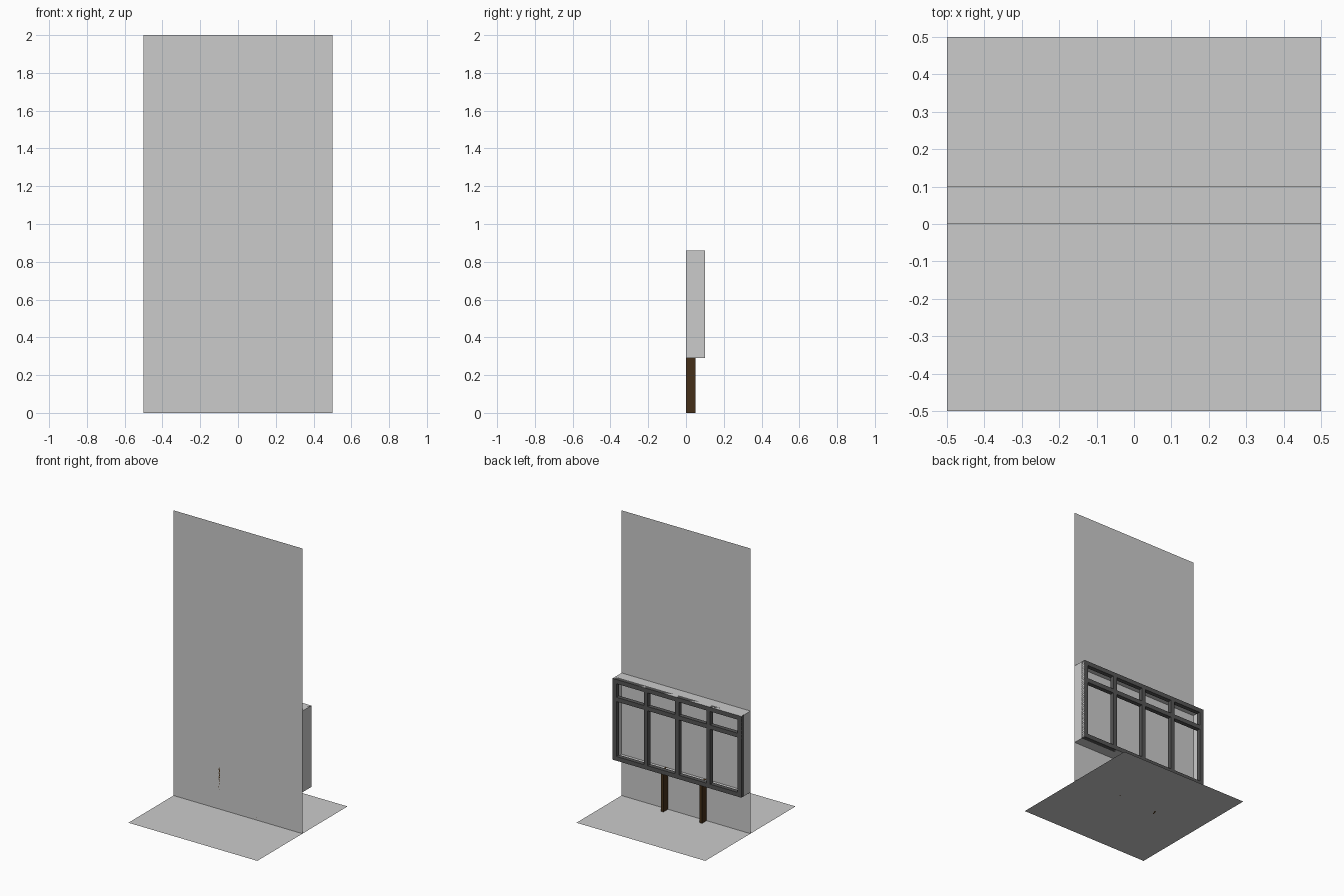
import bpy

if "Cube" in bpy.data.objects:
    bpy.data.objects.remove(bpy.data.objects["Cube"])


def material(name, rgb):
    m = bpy.data.materials.new(name)
    m.diffuse_color = (*rgb, 1)
    m.use_nodes = True
    m.node_tree.nodes["Principled BSDF"].inputs["Base Color"].default_value = m.diffuse_color
    return m


def mesh_object(name, verts, faces, mat=None):
    me = bpy.data.meshes.new(name)
    me.from_pydata(verts, [], faces)
    ob = bpy.data.objects.new(name, me)
    bpy.context.collection.objects.link(ob)
    if mat:
        me.materials.append(mat)
    return ob


def box(name, x0, x1, y0, y1, z0, z1, mat=None, skip=()):
    v = [(x, y, z) for x in (x0, x1) for y in (y0, y1) for z in (z0, z1)]
    sides = {"left": (0, 1, 3, 2), "right": (4, 6, 7, 5), "front": (0, 4, 5, 1),
             "back": (2, 3, 7, 6), "bottom": (0, 2, 6, 4), "top": (1, 5, 7, 3)}
    return mesh_object(name, v, [f for k, f in sides.items() if k not in skip], mat)


frame_grey = material("frame_grey", (0.09, 0.09, 0.09))
brown = material("brown", (0.06, 0.03, 0.01))

# Ground sheet and wall sheet
mesh_object("ground_sheet", [(-.5, -.5, 0), (.5, -.5, 0), (.5, .5, 0), (-.5, .5, 0)], [(0, 1, 2, 3)])
mesh_object("wall_sheet", [(-.5, 0, 0), (.5, 0, 0), (.5, 0, 2), (-.5, 0, 2)], [(0, 1, 2, 3)])

# Projecting window surround, open at the back
Z0, Z1, RAIL = 0.29, 0.86, 0.72
box("window_surround", -.5, .5, 0, .1, Z0, Z1, skip=("front", "back"))

# Window frame: stiles, mullions and rails
T, Y0, Y1 = 0.03, 0.07, 0.1
for i in range(5):
    c = -.5 + T / 2 + i * (1 - T) / 4
    box("stile", c - T / 2, c + T / 2, Y0, Y1, Z0, Z1, frame_grey)
for i in range(4):
    a = -.5 + T + i * (1 - T) / 4
    b = a + (1 - T) / 4 - T
    for z in (Z0, RAIL - T / 2, Z1 - T):
        box("rail", a, b, Y0, Y1, z, z + T, frame_grey)

# Support legs
for s in (-1, 1):
    box("support_leg", s * .15 - .01, s * .15 + .01, 0, .05, 0, Z0, brown)
